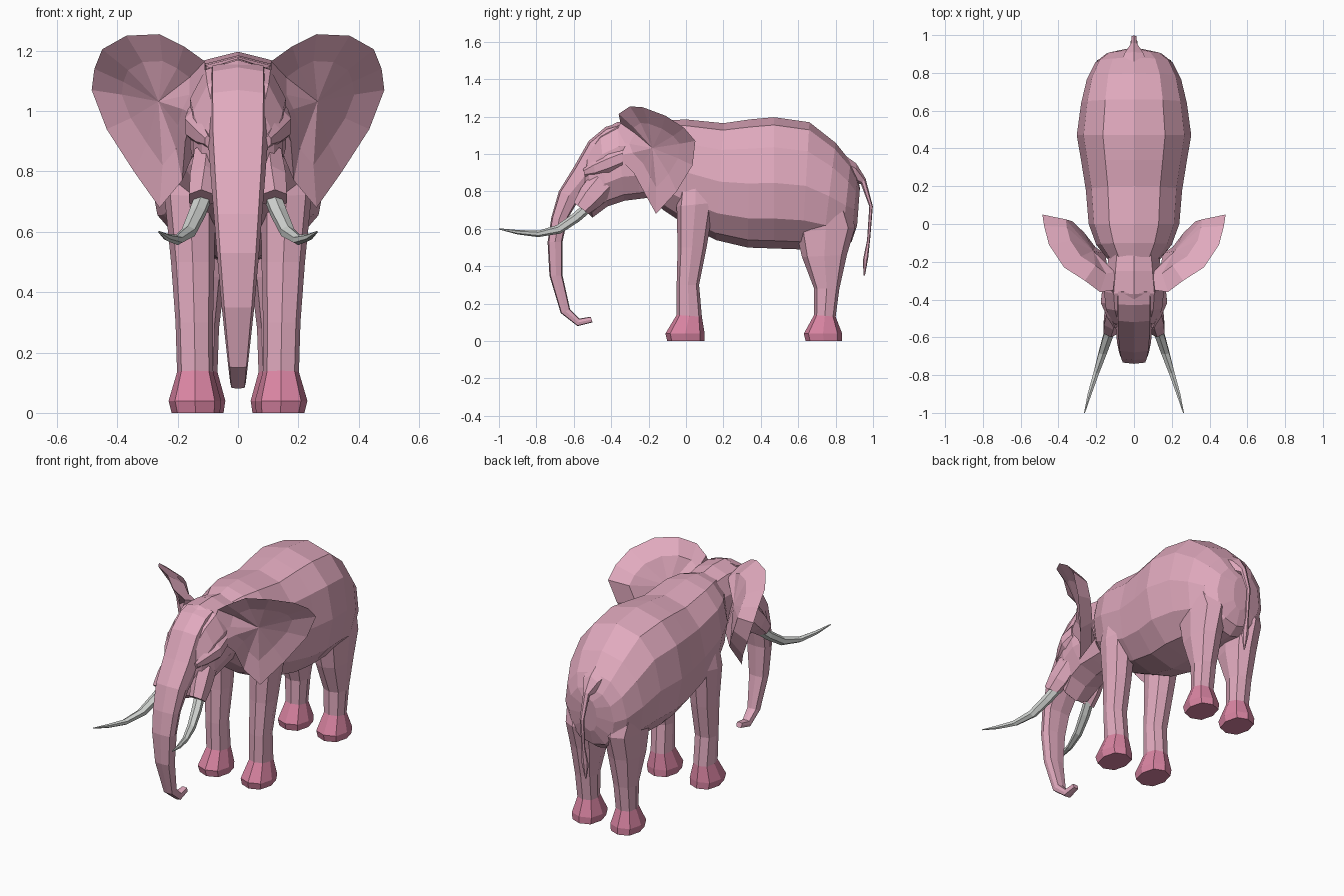
import bpy
import bmesh
from math import sin, cos, pi, copysign
from mathutils import Vector

default_cube = bpy.data.objects.get("Cube")
if default_cube:
    bpy.data.objects.remove(default_cube, do_unlink=True)


def make_material(name, colour):
    material = bpy.data.materials.new(name)
    material.use_nodes = True
    material.diffuse_color = (*colour, 1)
    material.node_tree.nodes["Principled BSDF"].inputs["Base Color"].default_value = (*colour, 1)
    return material


SKIN = make_material("dusty pink skin", (0.75, 0.40, 0.515))
FOOT = make_material("rose feet", (0.69, 0.23, 0.36))
IVORY = make_material("pale grey ivory", (0.63, 0.65, 0.63))


def finish(name, bm, materials, foot_height=None):
    """Turn a bmesh into a flat shaded object, colouring faces below foot_height."""
    bmesh.ops.recalc_face_normals(bm, faces=bm.faces)
    if foot_height is not None:
        for face in bm.faces:
            face.material_index = int(face.calc_center_median().z < foot_height)
    mesh = bpy.data.meshes.new(name)
    bm.to_mesh(mesh)
    bm.free()
    for material in materials:
        mesh.materials.append(material)
    obj = bpy.data.objects.new(name, mesh)
    bpy.context.collection.objects.link(obj)


def rounded(value, power):
    return copysign(abs(value) ** power, value)


def loft(name, sections, sides=8, power=1.0, materials=(SKIN,), side=1, foot_height=None):
    """Skin rings given as (y, z of one edge, y, z of other edge, half width, centre x)."""
    bm = bmesh.new()
    rings = []
    for y1, z1, y2, z2, half_width, *centre in sections:
        first, second = Vector((0, y1, z1)), Vector((0, y2, z2))
        middle, reach = (first + second) / 2, (first - second) / 2
        middle.x = centre[0] if centre else 0
        ring = []
        for i in range(sides):
            angle = 2 * pi * i / sides
            across = Vector((half_width * rounded(sin(angle), power), 0, 0))
            point = middle + across + reach * rounded(cos(angle), power)
            point.x *= side
            ring.append(bm.verts.new(point))
        rings.append(ring)
    for a, b in zip(rings, rings[1:]):
        for i in range(sides):
            j = (i + 1) % sides
            bm.faces.new((a[i], a[j], b[j], b[i]))
    bm.faces.new(rings[0])
    bm.faces.new(rings[-1])
    finish(name, bm, materials, foot_height)


def ear(name, outline, side):
    """Leaf shaped ear: a rim, a shallow dish in front and a swelling behind."""
    bm = bmesh.new()
    normal = Vector((0.79, -0.61, 0))
    points = [Vector(p) for p in outline]
    centre = sum(points, Vector()) / len(points)
    flip = lambda p: Vector((p.x * side, p.y, p.z))
    rim = [bm.verts.new(flip(p)) for p in points]
    count = len(points)
    for scale, offset in ((0.6, -0.025), (0.7, -0.08)):
        inner = [bm.verts.new(flip(centre.lerp(p, scale) + normal * offset)) for p in points]
        hub = bm.verts.new(flip(centre + normal * offset * 1.1))
        for i in range(count):
            j = (i + 1) % count
            bm.faces.new((rim[i], rim[j], inner[j], inner[i]))
            bm.faces.new((inner[i], inner[j], hub))
    finish(name, bm, (SKIN,))


# Barrel of the body, from neck to rump
loft("body", [
    (-.22, 1.15, -.2, .77, .12), (-.1, 1.18, -.12, .7, .2),
    (0, 1.185, 0, .62, .24), (.2, 1.165, .16, .54, .255),
    (.34, 1.185, .33, .5, .28), (.47, 1.197, .47, .495, .303),
    (.66, 1.17, .62, .49, .28), (.8, 1.06, .73, .49, .25),
    (.88, .96, .83, .49, .205), (.915, .88, .885, .53, .15), (.93, .82, .915, .62, .05),
], sides=12, power=0.88)

# Skull with lower jaw
loft("head", [
    (-.08, 1.15, -.1, .78, .13), (-.25, 1.175, -.25, .76, .15),
    (-.37, 1.17, -.33, .75, .165), (-.46, 1.12, -.42, .72, .155),
    (-.53, 1.03, -.5, .66, .125), (-.56, .95, -.52, .68, .09),
], sides=10, power=0.8)

# Forehead running down into the trunk
loft("trunk", [
    (-.36, 1.165, -.34, 1, .1), (-.43, 1.145, -.37, .98, .1),
    (-.52, 1.07, -.42, .95, .1),
    (-.6, .93, -.48, .84, .098), (-.68, .8, -.57, .76, .09),
    (-.72, .66, -.635, .65, .08), (-.74, .53, -.66, .53, .07),
    (-.73, .35, -.66, .35, .054), (-.67, .15, -.62, .17, .033),
    (-.58, .08, -.57, .12, .026), (-.5, .1, -.51, .13, .018),
], power=0.5)

# Tail with a tuft
loft("tail", [
    (.84, 1, .84, .84, .09), (.91, .95, .9, .84, .055), (.96, .87, .935, .84, .02),
    (.999, .72, .98, .72, .014), (.985, .55, .968, .54, .011),
    (.975, .45, .945, .43, .022), (.957, .35, .95, .35, .004),
], sides=6)

EAR_OUTLINE = [
    (.11, -.4, 1.07), (.11, -.35, 1.165), (.18, -.36, 1.215), (.26, -.3, 1.255),
    (.37, -.23, 1.25), (.45, -.11, 1.205), (.476, -.01, 1.14), (.485, .05, 1.07),
    (.435, .035, .94), (.345, -.05, .8), (.26, -.16, .68),
    (.185, -.21, .77), (.175, -.28, .9), (.15, -.37, .99),
]

# Paired parts
for label, side in (("left", 1), ("right", -1)):
    ear(label + "_ear", EAR_OUTLINE, side)

    loft(label + "_front_leg", [
        (-.02, .95, .12, .94, .05, .16), (-.05, .72, .15, .74, .085, .16),
        (-.045, .5, .11, .5, .072, .15), (-.05, .3, .07, .3, .062, .145),
        (-.05, .14, .085, .13, .06, .142), (-.11, .04, .1, .04, .087, .143),
        (-.1, 0, .1, 0, .08, .14),
    ], power=0.8, materials=(SKIN, FOOT), side=side, foot_height=0.13)

    loft(label + "_back_leg", [
        (.62, .88, .78, .88, .06, .15), (.6, .7, .86, .74, .09, .14),
        (.59, .58, .905, .61, .092, .125),
        (.62, .45, .86, .46, .084, .126), (.685, .28, .82, .28, .065, .128),
        (.685, .14, .8, .13, .06, .128), (.63, .04, .835, .04, .086, .128),
        (.64, 0, .835, 0, .08, .128),
    ], power=0.8, materials=(SKIN, FOOT), side=side, foot_height=0.13)

    loft(label + "_brow", [
        (-.34, 1.03, -.34, .93, .02, .15), (-.42, 1, -.41, .9, .03, .15),
        (-.5, .96, -.48, .88, .025, .12), (-.55, .92, -.54, .88, .01, .1),
    ], sides=6, side=side)

    loft(label + "_tusk_socket", [
        (-.5, .9, -.38, .8, .05, .1), (-.56, .82, -.46, .72, .056, .11),
        (-.6, .74, -.52, .68, .046, .122),
    ], sides=6, side=side)

    loft(label + "_tusk", [
        (-.53, .75, -.5, .7, .03, .11), (-.6, .685, -.57, .64, .03, .135),
        (-.69, .62, -.67, .575, .025, .165), (-.79, .59, -.79, .556, .018, .2),
        (-.9, .594, -.9, .57, .012, .235), (-1, .603, -1, .597, .003, .262),
    ], sides=6, materials=(IVORY,), side=side)
